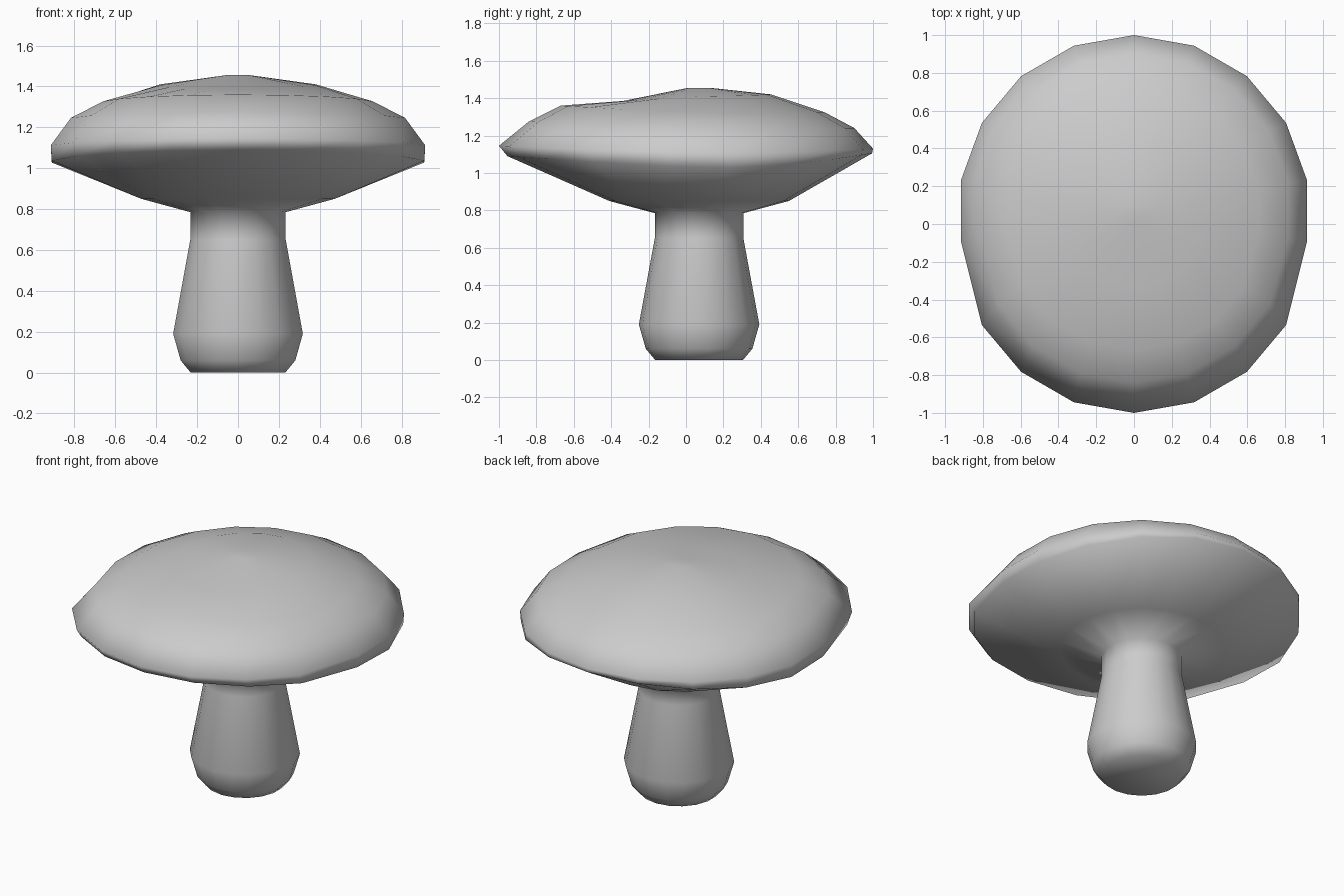
import bpy, bmesh
from math import sin, cos, pi

if "Cube" in bpy.data.objects:
    bpy.data.objects.remove(bpy.data.objects["Cube"])

SIDES = 18
CENTRE_Y = 0.07

# radius, forward push of the front, then height at back, side and front
RINGS = [
    # stem
    (0.235, 0, 0.0, 0.0, 0.0),
    (0.285, 0, 0.06, 0.06, 0.06),
    (0.322, 0, 0.19, 0.19, 0.19),
    (0.237, 0, 0.65, 0.65, 0.65),
    (0.237, 0, 0.785, 0.785, 0.785),
    # underside of the cap
    (0.48, 0, 0.85, 0.85, 0.85),
    # rim, lower and upper edge
    (0.925, 0.10, 1.105, 1.025, 1.09),
    (0.93, 0.14, 1.13, 1.105, 1.145),
    # top of the cap
    (0.83, 0.08, 1.24, 1.24, 1.275),
    (0.67, 0.07, 1.325, 1.32, 1.36),
    (0.385, 0.02, 1.42, 1.41, 1.385),
    (0.06, 0, 1.455, 1.455, 1.455),
]


def add_ring(bm, radius, push, back, side, front):
    verts = []
    for k in range(SIDES):
        a = 2 * pi * k / SIDES
        c = cos(a)
        y = CENTRE_Y + radius * c
        if c < -0.3:
            y -= push
        w = abs(c) ** (2 if c > 0 else 1)
        z = side + ((back if c > 0 else front) - side) * w
        verts.append(bm.verts.new((-radius * sin(a), y, z)))
    return verts


# stem and cap form one continuous skin
bm = bmesh.new()
rings = [add_ring(bm, *r) for r in RINGS]
for low, high in zip(rings, rings[1:]):
    for i in range(SIDES):
        j = (i + 1) % SIDES
        bm.faces.new((low[i], low[j], high[j], high[i]))
bm.faces.new(list(reversed(rings[0])))
bm.faces.new(rings[-1])
bmesh.ops.recalc_face_normals(bm, faces=bm.faces)
for f in bm.faces:
    f.smooth = True

mesh = bpy.data.meshes.new("mushroom")
bm.to_mesh(mesh)
bm.free()
obj = bpy.data.objects.new("mushroom", mesh)
bpy.context.collection.objects.link(obj)
